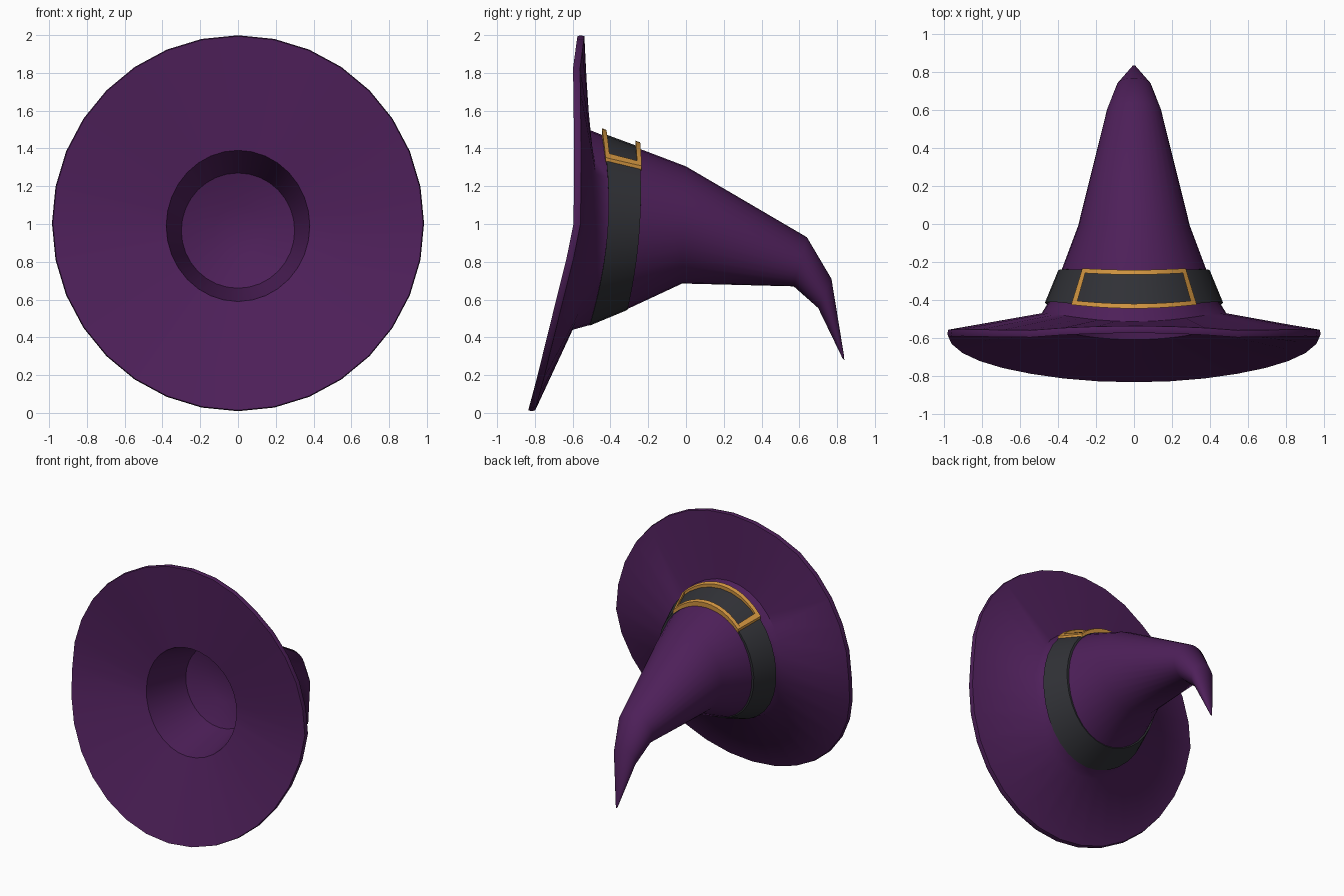
import bpy, bmesh, math

if "Cube" in bpy.data.objects:
    bpy.data.objects.remove(bpy.data.objects["Cube"])

N = 32


def material(name, rgb):
    m = bpy.data.materials.new(name)
    m.diffuse_color = (*rgb, 1)
    m.use_nodes = True
    m.node_tree.nodes["Principled BSDF"].inputs["Base Color"].default_value = m.diffuse_color
    return m


def ring_point(top, bottom, rx, mid, t, grow=0.0):
    """Point on a bent oval; top and bottom are (y, z), mid is y at the sides."""
    c, s = math.cos(t), math.sin(t)
    a, q = (top[0] - bottom[0]) / 2, (top[0] + bottom[0]) / 2 - mid
    cz, rz = (top[1] + bottom[1]) / 2, (top[1] - bottom[1]) / 2
    return ((rx + grow) * s, mid + a * c + q * c * c, cz + (rz + grow) * c)


def ring(top, bottom, rx, mid, grow=0.0):
    return [ring_point(top, bottom, rx, mid, 2 * math.pi * i / N, grow) for i in range(N)]


def lerp_table(table, c):
    for (c0, y0), (c1, y1) in zip(table, table[1:]):
        if c <= c1:
            return y0 + (y1 - y0) * (c - c0) / (c1 - c0)
    return table[-1][1]


def rim(offset, r):
    """Wavy outer edge of the brim, drooping forward at the bottom."""
    table = [(-1, -.835), (-.83, -.79), (-.4, -.685), (-.2, -.635), (0, -.595),
             (.4, -.592), (.83, -.598), (1, -.575)]
    pts = []
    for i in range(N):
        t = 2 * math.pi * i / N
        c = math.cos(t)
        pts.append((r * math.sin(t), lerp_table(table, c) + offset, 1.004 + (r + .01) * c))
    return pts


def loft(bm, sections, closed=False, caps=False):
    rows = [[bm.verts.new(p) for p in sec] for sec in sections]
    pairs = list(zip(rows, rows[1:])) + ([(rows[-1], rows[0])] if closed else [])
    for a, b in pairs:
        n = len(a)
        for i in range(n):
            j = (i + 1) % n
            bm.faces.new((a[i], a[j], b[j], b[i]))
    if caps:
        bm.faces.new(rows[0])
        bm.faces.new(rows[-1])
    return rows


def finish(bm, name, mat, angle):
    bmesh.ops.recalc_face_normals(bm, faces=bm.faces)
    me = bpy.data.meshes.new(name)
    bm.to_mesh(me)
    bm.free()
    ob = bpy.data.objects.new(name, me)
    bpy.context.collection.objects.link(ob)
    me.materials.append(mat)
    bpy.ops.object.select_all(action='DESELECT')
    ob.select_set(True)
    bpy.context.view_layer.objects.active = ob
    bpy.ops.object.shade_smooth_by_angle(angle=math.radians(angle))
    return ob


purple = material("purple_felt", (.075, .014, .1))
dark = material("dark_band", (.03, .031, .037))
gold = material("gold", (.62, .29, .05))

# Hat body: inner cavity, brim front, rim, brim back, crown and bent tip
bm = bmesh.new()
rows = loft(bm, [
    ring((-.14, 1.10), (-.15, .83), .13, -.145),
    ring((-.19, 1.27), (-.22, .66), .30, -.2),
    ring((-.56, 1.39), (-.61, .59), .38, -.56),
    rim(0, .98),
    rim(.018, .985),
    rim(.037, .98),
    ring((-.515, 1.5), (-.60, .44), .49, -.475),
    ring((-.44, 1.47), (-.51, .465), .452, -.415),
    ring((-.25, 1.40), (-.31, .55), .385, -.25),
    ring((0, 1.305), (-.02, .685), .295, -.01),
    ring((.64, .93), (.57, .67), .142, .605),
    ring((.77, .71), (.70, .555), .09, .735),
    ring((.837, .30), (.828, .29), .008, .833),
])
inner = bm.verts.new((0, -.135, .965))
tip = bm.verts.new((0, .838, .28))
for centre, row in ((inner, rows[0]), (tip, rows[-1])):
    for i in range(N):
        bm.faces.new((centre, row[i], row[(i + 1) % N]))
finish(bm, "hat_body", purple, 50)

# Hat band wrapped round the crown
LOW = ((-.44, 1.48), (-.51, .462), .47, -.415)
HIGH = ((-.25, 1.41), (-.31, .545), .40, -.245)
bm = bmesh.new()
loft(bm, [ring(*LOW), ring(*HIGH), ring(*HIGH, grow=-.03), ring(*LOW, grow=-.03)], closed=True)
finish(bm, "hat_band", dark, 40)


# Buckle frame curved over the top of the band
def buckle_point(u, v, h):
    x = u * (.33 + (.275 - .33) * v)
    a = ring_point(*LOW, math.asin(x / LOW[2]), h)
    b = ring_point(*HIGH, math.asin(x / HIGH[2]), h)
    return (x, a[1] + (b[1] - a[1]) * v, a[2] + (b[2] - a[2]) * v)


def bar(bm, u0, u1, v0, v1, steps):
    secs = []
    for i in range(steps + 1):
        u = u0 + (u1 - u0) * i / steps
        secs.append([buckle_point(u, v, h)
                     for v, h in ((v0, -.01), (v1, -.01), (v1, .025), (v0, .025))])
    loft(bm, secs, caps=True)


bm = bmesh.new()
bar(bm, -1, 1, -.03, .1, 12)
bar(bm, -1, 1, .91, 1.04, 12)
for side in (-1, 1):
    bar(bm, side * .92, side, .1, .91, 1)
finish(bm, "buckle", gold, 30)
